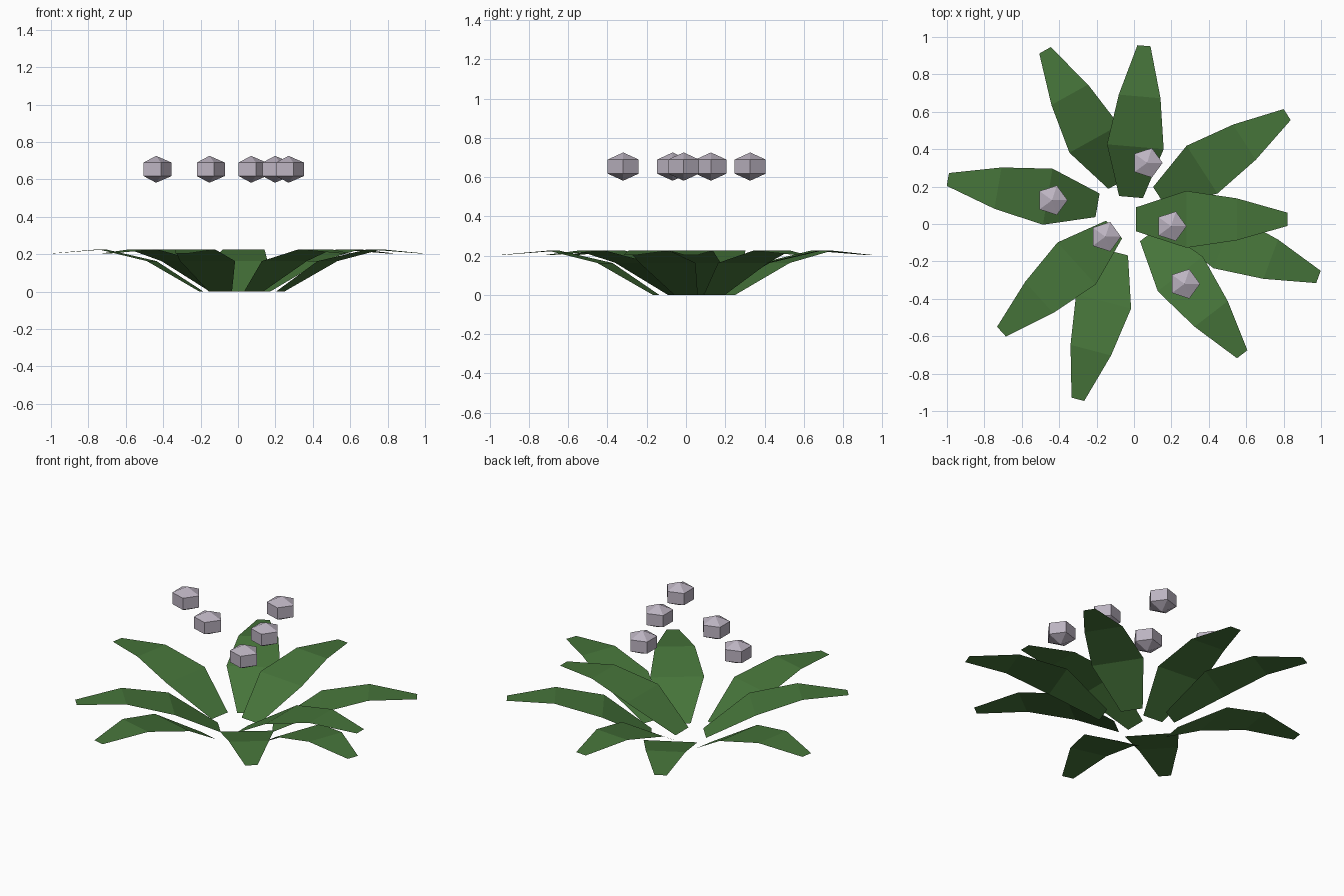
import bpy, bmesh, math
from mathutils import Matrix, Vector

if "Cube" in bpy.data.objects:
    bpy.data.objects.remove(bpy.data.objects["Cube"])


def material(name, rgb):
    m = bpy.data.materials.new(name)
    m.diffuse_color = (*rgb, 1)
    m.use_nodes = True
    m.node_tree.nodes["Principled BSDF"].inputs["Base Color"].default_value = m.diffuse_color
    return m


leaf_green = material("leaf green", (0.061, 0.175, 0.042))
bud_lilac = material("pale lilac", (0.50, 0.45, 0.53))


def add_object(name, bm, mat, matrix):
    me = bpy.data.meshes.new(name)
    bm.to_mesh(me)
    bm.free()
    me.materials.append(mat)
    ob = bpy.data.objects.new(name, me)
    ob.matrix_world = matrix
    bpy.context.collection.objects.link(ob)


# Leaf: a flat-faceted arching strip, rows of (distance, half width, height)
LEAF_ROWS = [(0, 0.064, 0), (0.27, 0.152, 0.163), (0.54, 0.112, 0.226), (0.812, 0.035, 0.204)]


def leaf(index, x, y, angle):
    bm = bmesh.new()
    rows = [(bm.verts.new((d, -w, z)), bm.verts.new((d, w, z))) for d, w, z in LEAF_ROWS]
    for (a, b), (c, d) in zip(rows, rows[1:]):
        bm.faces.new((a, c, d, b))
    turn = Matrix.Rotation(math.radians(angle), 4, 'Z')
    add_object(f"leaf_{index}", bm, leaf_green, Matrix.Translation((x, y, 0)) @ turn)


# Bud: five-sided drum with a pointed cap above and below
def bud(index, x, y):
    bm = bmesh.new()
    n, r, ring_z, tip_z = 5, 0.083, 0.036, 0.072
    rings = [[bm.verts.new((r * math.cos(math.tau * i / n), r * math.sin(math.tau * i / n), z))
              for i in range(n)] for z in (-ring_z, ring_z)]
    low, high = bm.verts.new((0, 0, -tip_z)), bm.verts.new((0, 0, tip_z))
    for i in range(n):
        j = (i + 1) % n
        bm.faces.new((rings[0][i], rings[0][j], rings[1][j], rings[1][i]))
        bm.faces.new((rings[1][i], rings[1][j], high))
        bm.faces.new((rings[0][j], rings[0][i], low))
    add_object(f"flower_bud_{index}", bm, bud_lilac, Matrix.Translation((x, y, 0.654)))


# Rosette of leaves: base x, base y, heading in degrees
for i, spot in enumerate([
    (0.01, 0.025, 0), (0.137, 0.144, 32.9), (-0.016, 0.144, 85.1),
    (-0.081, 0.219, 119.1), (-0.195, 0.10, 170.2), (-0.107, -0.03, -137.8),
    (-0.094, -0.152, -104.7), (0.083, -0.053, -52.4), (0.225, 0.0, -20.4),
]):
    leaf(i + 1, *spot)

# Floating buds above the rosette
for i, spot in enumerate([(0.07, 0.327), (-0.438, 0.127), (-0.153, -0.068),
                          (0.198, -0.012), (0.27, -0.32)]):
    bud(i + 1, *spot)
